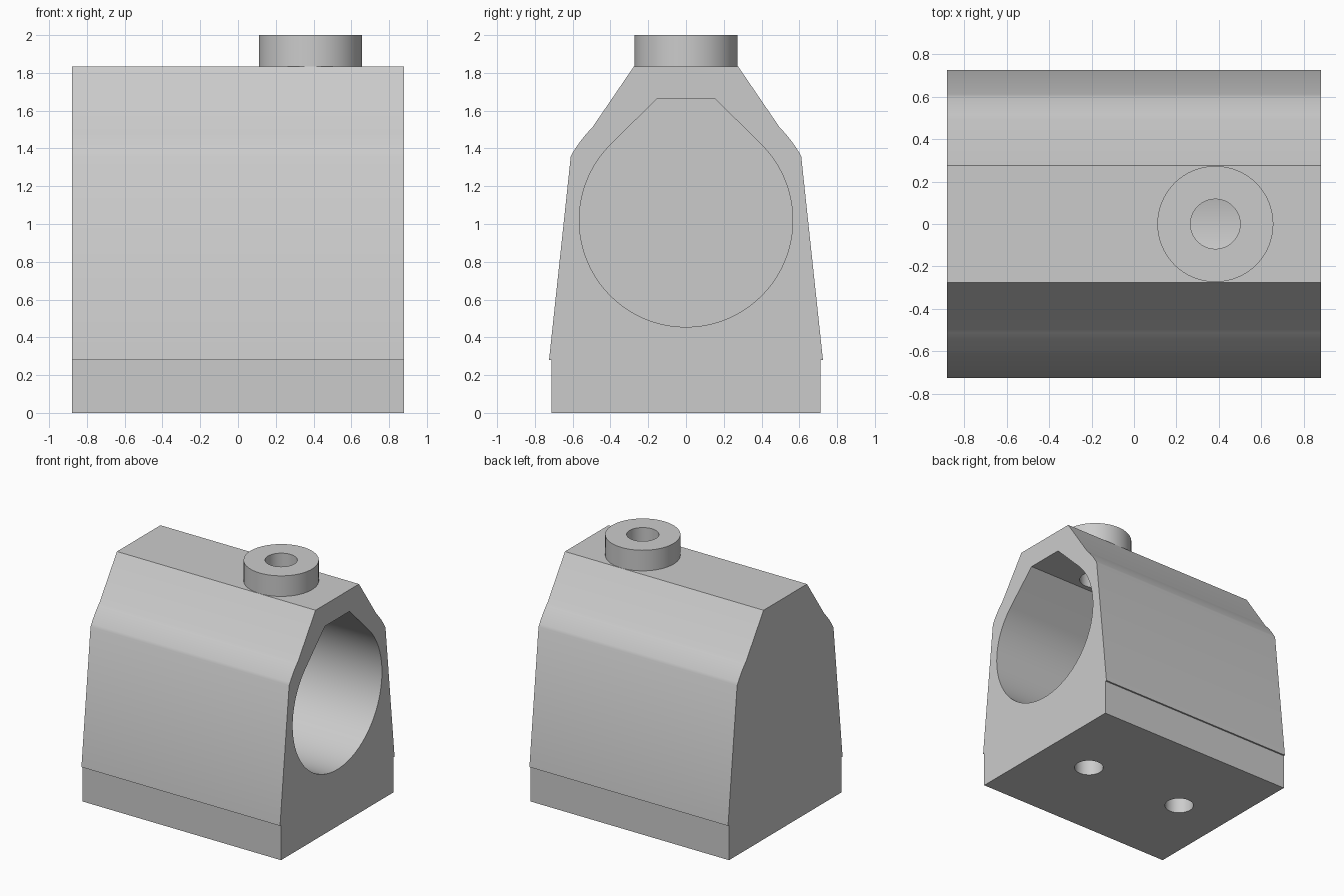
import bpy
import math
from math import cos, sin, radians

cube = bpy.data.objects.get("Cube")
if cube:
    bpy.data.objects.remove(cube, do_unlink=True)

grey = bpy.data.materials.new("light grey plastic")
grey.use_nodes = True
colour = (0.6, 0.6, 0.6, 1)
grey.diffuse_color = colour
grey.node_tree.nodes["Principled BSDF"].inputs["Base Color"].default_value = colour

HALF_LENGTH = 0.88
BORE_Z, BORE_R = 1.02, 0.565
ROOF_Z = 1.835
BOSS_X = 0.383


def arc(radius, start, end, steps):
    """Points of an arc around the bore axis, as (y, z)."""
    angles = [radians(start + (end - start) * i / steps) for i in range(steps + 1)]
    return [(radius * cos(a), BORE_Z + radius * sin(a)) for a in angles]


def extrude_profile(name, half, x0, x1):
    """Mirror a bottom-to-top half profile in y and extrude it along x."""
    outline = half + [(-y, z) for y, z in reversed(half) if y > 1e-5]
    n = len(outline)
    verts = [(x, y, z) for x in (x0, x1) for y, z in outline]
    faces = [tuple(reversed(range(n))), tuple(range(n, 2 * n))]
    faces += [(i, (i + 1) % n, n + (i + 1) % n, n + i) for i in range(n)]
    mesh = bpy.data.meshes.new(name)
    mesh.from_pydata(verts, [], faces)
    obj = bpy.data.objects.new(name, mesh)
    bpy.context.collection.objects.link(obj)
    mesh.materials.append(grey)
    return obj


def cylinder(name, x, radius, z0, z1):
    bpy.ops.mesh.primitive_cylinder_add(vertices=64, radius=radius, depth=z1 - z0,
                                        location=(x, 0, (z0 + z1) / 2))
    obj = bpy.context.object
    obj.name = name
    obj.data.materials.append(grey)
    return obj


def cut(target, cutter):
    """Subtract the cutter and discard it."""
    bpy.ops.object.select_all(action='DESELECT')
    bpy.context.view_layer.objects.active = target
    target.select_set(True)
    mod = target.modifiers.new("cut", 'BOOLEAN')
    mod.operation, mod.solver, mod.object = 'DIFFERENCE', 'EXACT', cutter
    bpy.ops.object.modifier_apply(modifier=mod.name)
    bpy.data.objects.remove(cutter, do_unlink=True)


# Housing: stepped foot, leaning sides, rounded shoulders, flat roof
housing = extrude_profile(
    "housing",
    [(0.712, 0), (0.712, 0.28), (0.725, 0.28)] + arc(0.698, 29.1, 44.7, 8) + [(0.275, ROOF_Z)],
    -HALF_LENGTH, HALF_LENGTH)

# Blind bore with a pointed, flattened ceiling, open at the left end
cut(housing, extrude_profile("bore_cutter", arc(BORE_R, -90, 45, 48) + [(0.155, 1.662)],
                             -HALF_LENGTH + 0.18, HALF_LENGTH + 0.1))

# Screw boss on the roof, drilled through into the bore
boss = cylinder("screw_boss", BOSS_X, 0.273, ROOF_Z, 2.0)
for part in (housing, boss):
    cut(part, cylinder("screw_hole_cutter", BOSS_X, 0.117, 1.5, 2.1))

# Blind mounting holes in the underside
for x in (-0.445, 0.445):
    cut(housing, cylinder("mounting_hole_cutter", x, 0.108, -0.1, 0.28))

# Smooth the curved walls, keep the corners crisp
for part in (housing, boss):
    bpy.ops.object.select_all(action='DESELECT')
    bpy.context.view_layer.objects.active = part
    part.select_set(True)
    bpy.ops.object.shade_smooth_by_angle(angle=radians(30))
